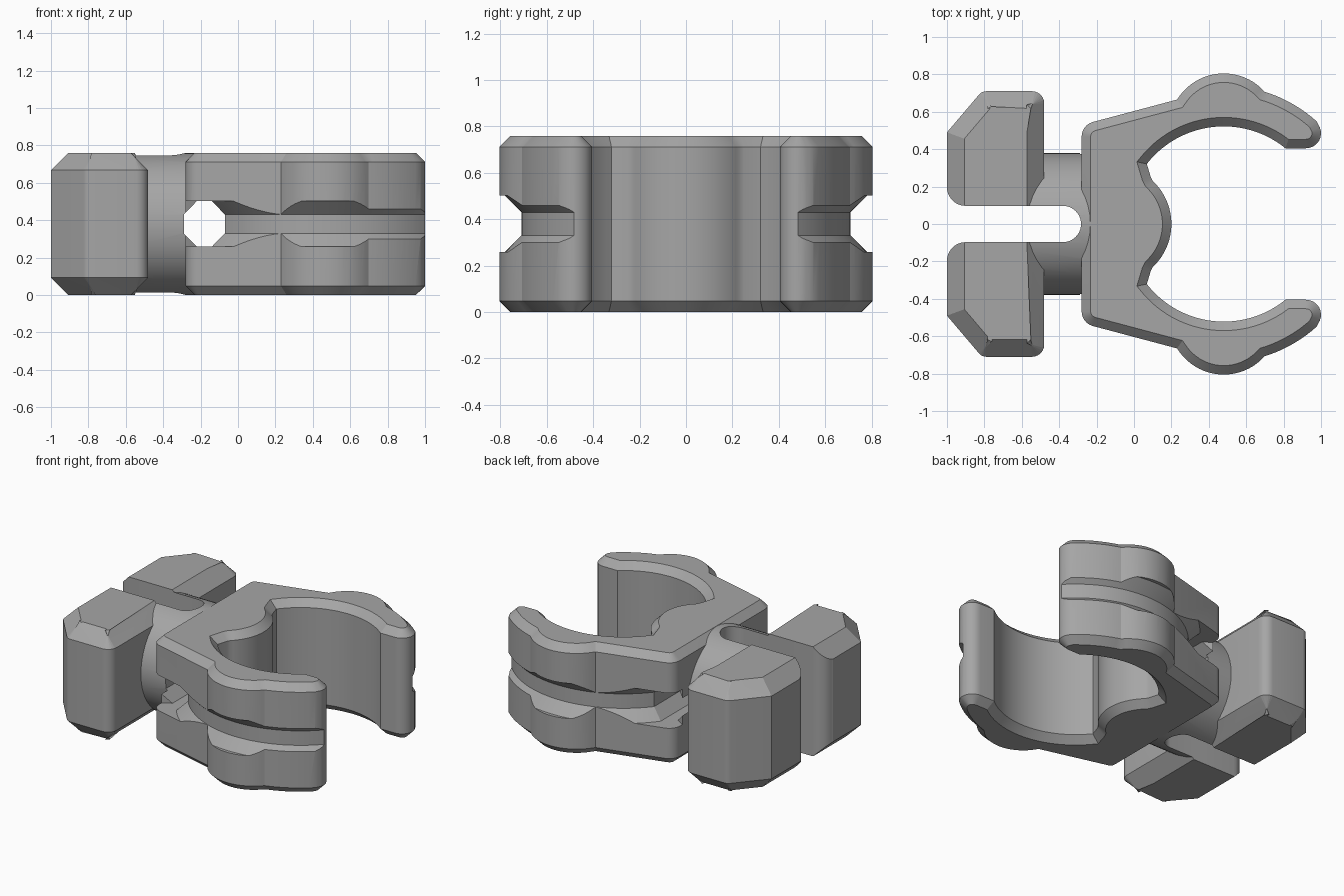
import bpy, bmesh, math
from mathutils import Vector

if "Cube" in bpy.data.objects:
    bpy.data.objects.remove(bpy.data.objects["Cube"])

H = 0.76          # overall height
MID = H / 2

grey = bpy.data.materials.new("grey")
grey.diffuse_color = (0.38, 0.38, 0.38, 1)
grey.use_nodes = True
grey.node_tree.nodes["Principled BSDF"].inputs["Base Color"].default_value = grey.diffuse_color


def arc(cx, cy, r, a0, a1, n):
    """Points on an arc, angles in degrees."""
    return [(cx + r * math.cos(math.radians(a0 + (a1 - a0) * i / n)),
             cy + r * math.sin(math.radians(a0 + (a1 - a0) * i / n))) for i in range(n + 1)]


def mirrored(half):
    """Close a half outline (y > 0) with its reflection across y = 0."""
    return half + [(x, -y) for x, y in reversed(half) if abs(y) > 1e-6]


def inset(pts, d):
    """Mitred inward offset of a closed outline."""
    area = sum(a[0] * b[1] - b[0] * a[1] for a, b in zip(pts, pts[1:] + pts[:1]))
    s = 1 if area > 0 else -1
    out = []
    for i, p in enumerate(pts):
        p = Vector(p)
        e0 = (p - Vector(pts[i - 1])).normalized()
        e1 = (Vector(pts[(i + 1) % len(pts)]) - p).normalized()
        n0, n1 = Vector((-e0.y, e0.x)) * s, Vector((-e1.y, e1.x)) * s
        out.append(tuple(p + (n0 + n1) * d / (1 + n0.dot(n1))))
    return out


def loft(name, rings):
    """Solid from a stack of equal-length point rings, capped at both ends."""
    bm = bmesh.new()
    vs = [[bm.verts.new(p) for p in ring] for ring in rings]
    n = len(vs[0])
    bm.faces.new(list(reversed(vs[0])))
    bm.faces.new(vs[-1])
    for a, b in zip(vs, vs[1:]):
        for i in range(n):
            j = (i + 1) % n
            bm.faces.new((a[i], a[j], b[j], b[i]))
    bm.normal_update()
    if bm.calc_volume(signed=True) < 0:
        bmesh.ops.reverse_faces(bm, faces=bm.faces[:])
    me = bpy.data.meshes.new(name)
    bm.to_mesh(me)
    bm.free()
    me.materials.append(grey)
    ob = bpy.data.objects.new(name, me)
    bpy.context.scene.collection.objects.link(ob)
    return ob


def chamfered_prism(name, pts, c):
    small = inset(pts, c)
    levels = ((small, 0), (pts, c), (pts, H - c), (small, H))
    return loft(name, [[(x, y, z) for x, y in ring] for ring, z in levels])


def volume(me):
    bm = bmesh.new()
    bm.from_mesh(me)
    v = bm.calc_volume(signed=True)
    bm.free()
    return v


def combine(body, tool, op):
    """Apply a boolean, moving to the next solver if one loses the body."""
    before = volume(body.data)
    mod = body.modifiers.new("cut", 'BOOLEAN')
    mod.operation, mod.object = op, tool
    result = None
    for solver in ('EXACT', 'MANIFOLD', 'FLOAT'):
        mod.solver = solver
        bpy.context.view_layer.update()
        dg = bpy.context.evaluated_depsgraph_get()
        me = bpy.data.meshes.new_from_object(body.evaluated_get(dg), depsgraph=dg)
        if len(me.polygons) and volume(me) > 0.6 * before:
            result = me
            break
    body.modifiers.remove(mod)
    if result:
        body.data = result
    bpy.data.objects.remove(tool)


# Open clip: back wall, slanted sides, bumps, curved arms, rounded tips, inner bulge
clip_half = (arc(-0.2, 0.468, 0.08, 180, 105, 6)
             + arc(0.48, 0.512, 0.293, 148.5, 41.7, 20)
             + arc(0.48, 0, 0.74, 71, 47.8, 8)
             + arc(0.92, 0.485, 0.08, 36, -90, 10)
             + arc(0.48, 0, 0.522, 50.8, 142, 28)
             + [(0.09, 0.25)]
             + arc(-0.115, 0, 0.315, 47, 0, 12))
body = chamfered_prism("clip_connector", mirrored(clip_half), 0.048)

# Chamfered head
head_half = ([(-1, 0.49)] + arc(-0.79, 0.66, 0.05, 141, 90, 4)
             + arc(-0.545, 0.645, 0.065, 90, 0, 6))
head = chamfered_prism("head", mirrored(head_half), 0.093)

# Round neck joining head and clip
neck = loft("neck", [[(x, y, z + MID) for y, z in arc(0, 0, 0.379, 0, 352.5, 47)]
                     for x in (-0.6, -0.18)])
combine(body, neck, 'UNION')
combine(body, head, 'UNION')

# Slot splitting the head and neck, with a rounded mouth
slot_half = ([(-1.1, 0.197), (-1.01, 0.197)] + arc(-0.9, 0.197, 0.1, 190, 270, 8)
             + arc(-0.38, 0, 0.097, 90, 0, 10))
slot = loft("slot", [[(x, y, z) for x, y in mirrored(slot_half)] for z in (-0.1, H + 0.1)])
combine(body, slot, 'DIFFERENCE')

# Eight-sided tunnel running across behind the clip
octagon = [(-0.29, -0.05), (-0.22, -0.122), (-0.14, -0.122), (-0.07, -0.05),
           (-0.07, 0.05), (-0.14, 0.122), (-0.22, 0.122), (-0.29, 0.05)]
tunnel = loft("tunnel", [[(x, y, z + MID) for x, z in octagon] for y in (-0.9, 0.9)])
combine(body, tunnel, 'DIFFERENCE')

# Ring groove around the outside of both arms
section = [(0.71, -0.05), (0.782, -0.122), (0.96, -0.122),
           (0.96, 0.122), (0.782, 0.122), (0.71, 0.05)]
for side in (1, -1):
    rings = []
    for i in range(46):
        a = math.radians(15 + 3 * i)
        rings.append([(0.48 + r * math.cos(a), side * r * math.sin(a), z + MID)
                      for r, z in section])
    combine(body, loft("groove", rings), 'DIFFERENCE')

# Smooth curved walls, keep edges crisp
bpy.context.view_layer.update()
bpy.ops.object.select_all(action='DESELECT')
body.select_set(True)
bpy.context.view_layer.objects.active = body
bpy.ops.object.shade_smooth_by_angle(angle=math.radians(25))
